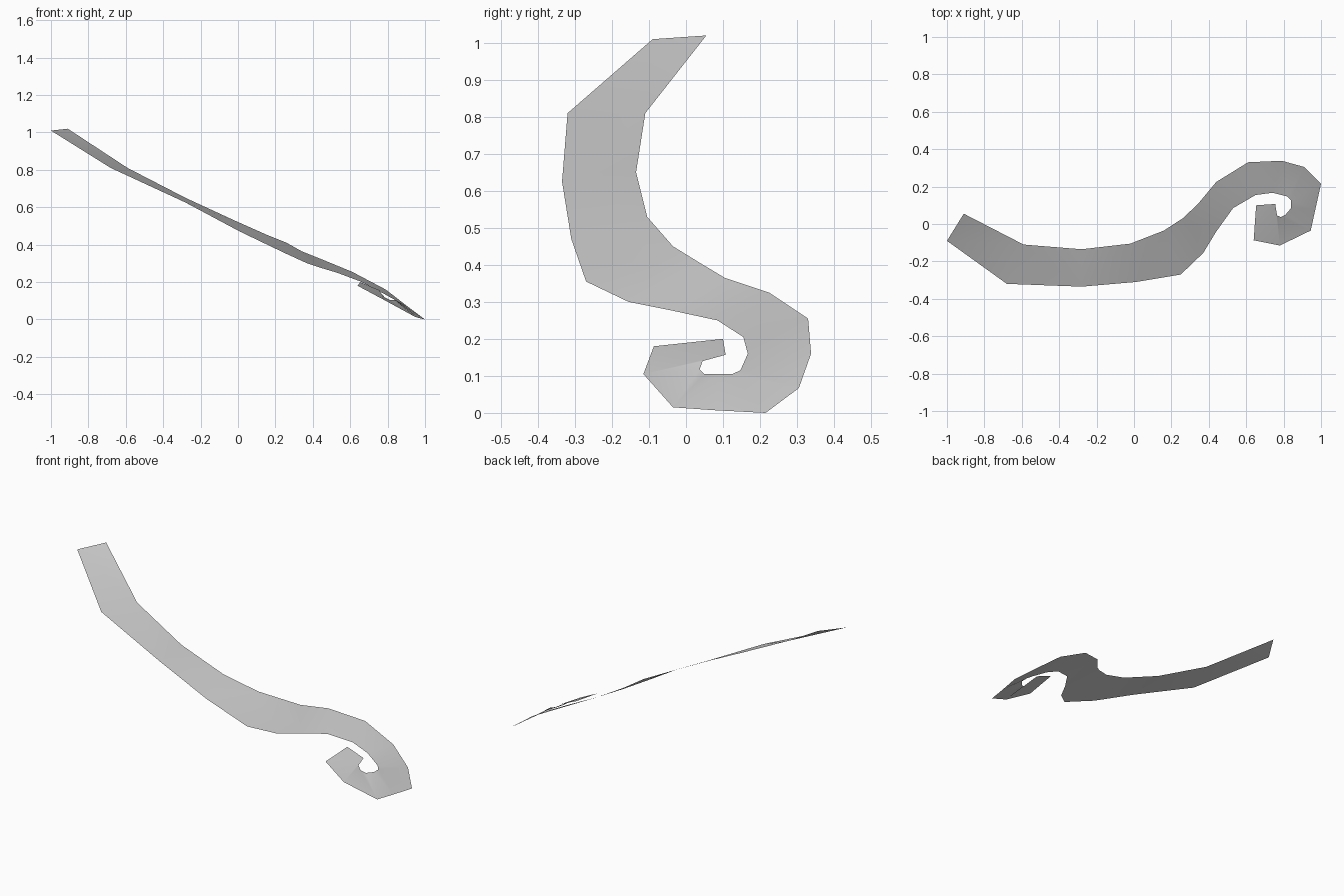
import bpy
import bmesh

default_cube = bpy.data.objects.get("Cube")
if default_cube:
    bpy.data.objects.remove(default_cube, do_unlink=True)


def flat_material(name, colour):
    material = bpy.data.materials.new(name)
    material.use_nodes = True
    material.diffuse_color = colour
    material.node_tree.nodes["Principled BSDF"].inputs["Base Color"].default_value = colour
    return material


# Front edge of the ribbon, from the high end round the inside of the curl
inner_rail = [
    (-1, -.09, 1.01), (-.68, -.32, .81), (-.28, -.335, .625), (.01, -.31, .47),
    (.25, -.27, .355), (.37, -.155, .3), (.44, -.04, .277), (.53, .085, .25),
    (.65, .155, .205), (.74, .167, .16), (.82, .147, .115), (.84, .125, .105),
    (.84, .085, .105), (.81, .05, .105), (.785, .037, .118), (.765, .045, .14),
    (.755, .107, .157), (.653, .1, .2),
]

# Back edge of the ribbon, round the outside of the curl
outer_rail = [
    (-.91, .055, 1.02), (-.59, -.11, .81), (-.28, -.135, .65), (-.02, -.105, .53),
    (.16, -.035, .45), (.26, .03, .41), (.34, .105, .365), (.44, .225, .325),
    (.61, .33, .255), (.79, .338, .16), (.91, .305, .067), (1, .215, 0),
    (.97, .08, .007), (.945, -.035, .015), (.78, -.115, .105), (.64, -.087, .18),
]

# The tight inner bend has more points, so some outer points serve two of them
outer_repeat = {13: 2, 14: 2}


def build_ribbon(name, inner, outer, repeats, material):
    """Bridge two edge rails with a single open sheet facing up."""
    bm = bmesh.new()
    inner_verts = [bm.verts.new(point) for point in inner]
    outer_verts = []
    for index, point in enumerate(outer):
        outer_verts += [bm.verts.new(point)] * repeats.get(index, 1)
    pairs = list(zip(inner_verts, outer_verts))
    for (a, b), (c, d) in zip(pairs, pairs[1:]):
        bm.faces.new((a, c, b) if b is d else (a, c, d, b))
    bmesh.ops.triangulate(bm, faces=bm.faces[:])
    for face in bm.faces:
        face.smooth = True
    mesh = bpy.data.meshes.new(name)
    bm.to_mesh(mesh)
    bm.free()
    mesh.materials.append(material)
    ribbon = bpy.data.objects.new(name, mesh)
    bpy.context.collection.objects.link(ribbon)
    return ribbon


grey = flat_material("plain grey", (.6, .6, .6, 1))
build_ribbon("curled_ribbon", inner_rail, outer_rail, outer_repeat, grey)
